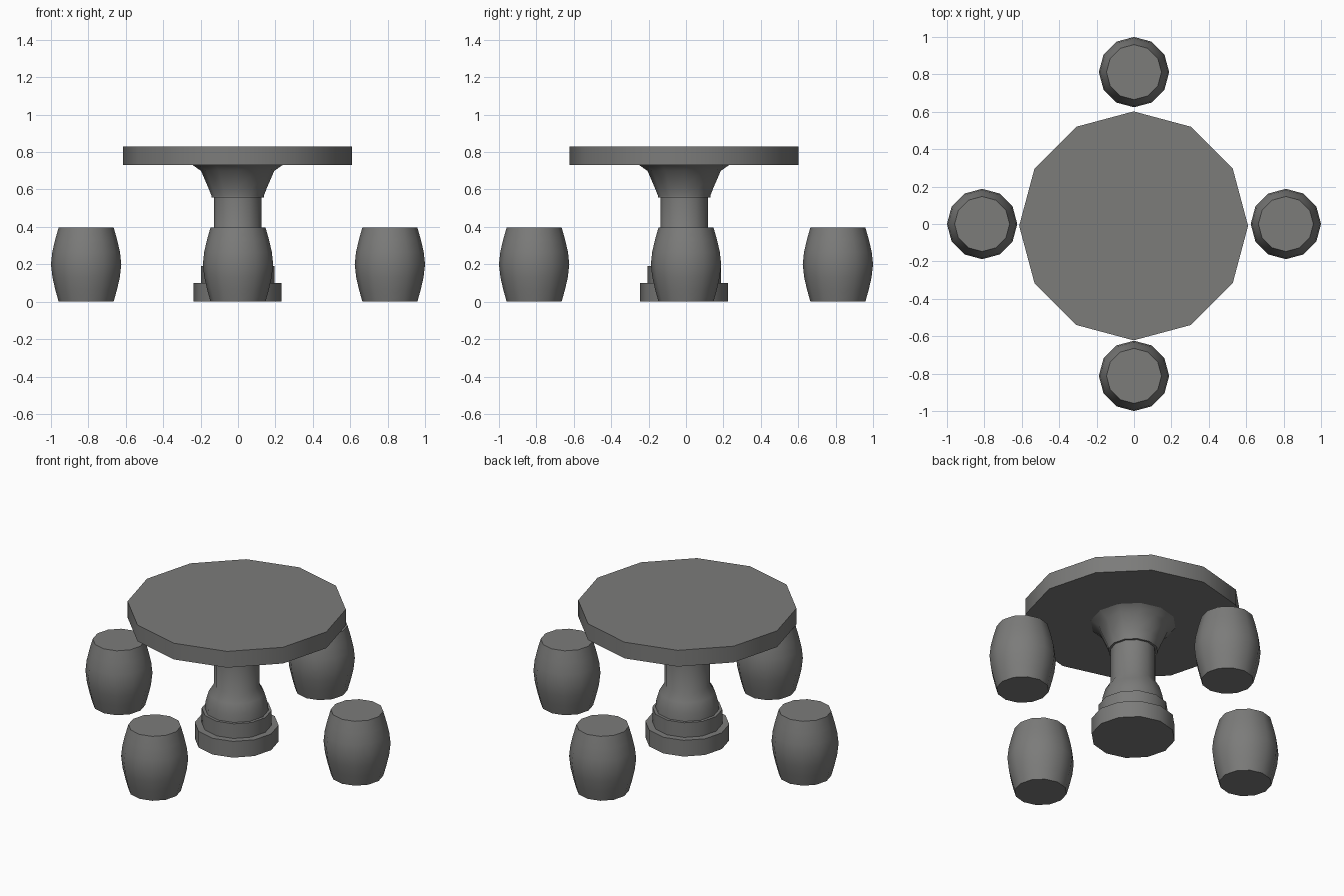
import bpy, bmesh, math

if "Cube" in bpy.data.objects:
    bpy.data.objects.remove(bpy.data.objects["Cube"])

stone = bpy.data.materials.new("grey stone")
stone.diffuse_color = (0.2, 0.2, 0.195, 1)
stone.use_nodes = True
stone.node_tree.nodes["Principled BSDF"].inputs["Base Color"].default_value = stone.diffuse_color


def lathe(name, profile, loc, sides=12):
    """Turn a closed solid from (radius, height) points, capped at both ends."""
    bm = bmesh.new()
    rings = []
    for r, z in profile:
        rings.append([bm.verts.new((r * math.cos(2 * math.pi * i / sides),
                                    r * math.sin(2 * math.pi * i / sides), z))
                      for i in range(sides)])
    for a, b in zip(rings, rings[1:]):
        for i in range(sides):
            j = (i + 1) % sides
            bm.faces.new((a[i], a[j], b[j], b[i]))
    bm.faces.new(rings[0][::-1])
    bm.faces.new(rings[-1])
    bmesh.ops.recalc_face_normals(bm, faces=bm.faces)
    me = bpy.data.meshes.new(name)
    bm.to_mesh(me)
    bm.free()
    me.materials.append(stone)
    ob = bpy.data.objects.new(name, me)
    bpy.context.collection.objects.link(ob)
    ob.location = (loc[0], loc[1], 0)
    bpy.ops.object.select_all(action='DESELECT')
    ob.select_set(True)
    bpy.context.view_layer.objects.active = ob
    bpy.ops.object.shade_smooth_by_angle(angle=math.radians(35))
    return ob


# Table
centre = (-0.002, -0.01)
lathe("table_top", [(0.612, 0.73), (0.612, 0.83)], centre)

# Pedestal: stepped foot, dome, column and flared collar
lathe("pedestal", [(0.235, 0), (0.235, 0.10), (0.196, 0.10), (0.196, 0.19),
                   (0.178, 0.19), (0.174, 0.235), (0.157, 0.295), (0.127, 0.345),
                   (0.127, 0.557), (0.14, 0.557), (0.14, 0.567), (0.157, 0.61),
                   (0.196, 0.70), (0.24, 0.73)], centre)

# Four barrel stools
barrel = [(0.147, 0), (0.165, 0.065), (0.18, 0.13), (0.188, 0.20),
          (0.181, 0.265), (0.166, 0.33), (0.147, 0.397)]
for side, x, y in (("right", 0.812, 0), ("left", -0.812, 0),
                   ("back", 0, 0.812), ("front", 0, -0.812)):
    lathe(side + "_stool", barrel, (x, y))
